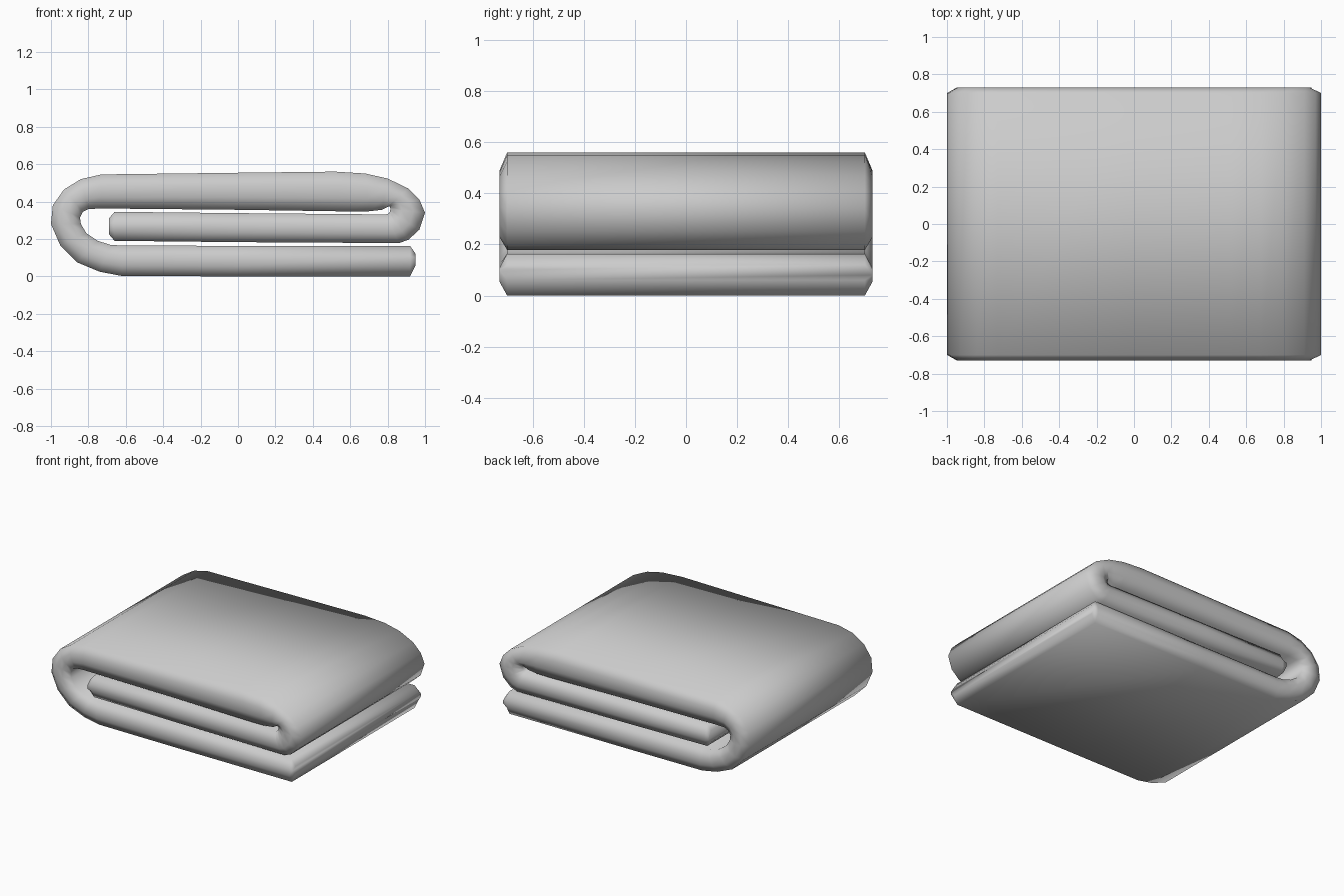
import bpy, bmesh
from mathutils import Vector

HALF, INSET = 0.73, 0.03

# Folded path in the x-z plane: outer x, outer z, inner x, inner z
STATIONS = [
    # bottom layer
    (0.95, 0.06, 0.95, 0.12), (0.92, 0, 0.92, 0.163), (0, 0, 0, 0.163), (-0.62, 0.002, -0.62, 0.165),
    # left fold
    (-0.74, 0.025, -0.68, 0.168), (-0.86, 0.075, -0.75, 0.19), (-0.95, 0.165, -0.81, 0.23),
    (-1, 0.28, -0.84, 0.28), (-0.99, 0.38, -0.845, 0.315), (-0.93, 0.465, -0.83, 0.345),
    (-0.84, 0.52, -0.80, 0.36), (-0.73, 0.545, -0.73, 0.363),
    # top layer
    (0, 0.554, 0, 0.356), (0.52, 0.56, 0.6, 0.347),
    # right fold
    (0.68, 0.55, 0.7, 0.348), (0.8, 0.523, 0.77, 0.356), (0.91, 0.47, 0.80, 0.372),
    (0.97, 0.41, 0.812, 0.375), (1, 0.34, 0.815, 0.36), (0.97, 0.25, 0.812, 0.345),
    (0.91, 0.195, 0.805, 0.336), (0.86, 0.178, 0.79, 0.331),
    # tucked-in middle layer
    (0, 0.183, 0, 0.338), (-0.66, 0.19, -0.66, 0.345), (-0.69, 0.225, -0.69, 0.31),
]
# Padded slab cross-section: y position and fraction of the way outer -> inner
SECTION = [(HALF - INSET, 0), (HALF, 1 / 3), (HALF, 2 / 3), (HALF - INSET, 1)]
SECTION += [(-y, t) for y, t in reversed(SECTION)]

bm = bmesh.new()
rings = []
for ox, oz, ix, iz in STATIONS:
    outer, inner = Vector((ox, 0, oz)), Vector((ix, 0, iz))
    rings.append([bm.verts.new(outer.lerp(inner, t) + Vector((0, y, 0))) for y, t in SECTION])
n = len(SECTION)
for a, b in zip(rings, rings[1:]):
    for i in range(n):
        j = (i + 1) % n
        bm.faces.new((a[i], a[j], b[j], b[i]))
bm.faces.new(rings[0])
bm.faces.new(rings[-1])
bmesh.ops.recalc_face_normals(bm, faces=bm.faces)
for f in bm.faces:
    f.smooth = True

mesh = bpy.data.meshes.new("folded_towel")
bm.to_mesh(mesh)
bm.free()
towel = bpy.data.objects.new("folded_towel", mesh)
bpy.context.collection.objects.link(towel)
